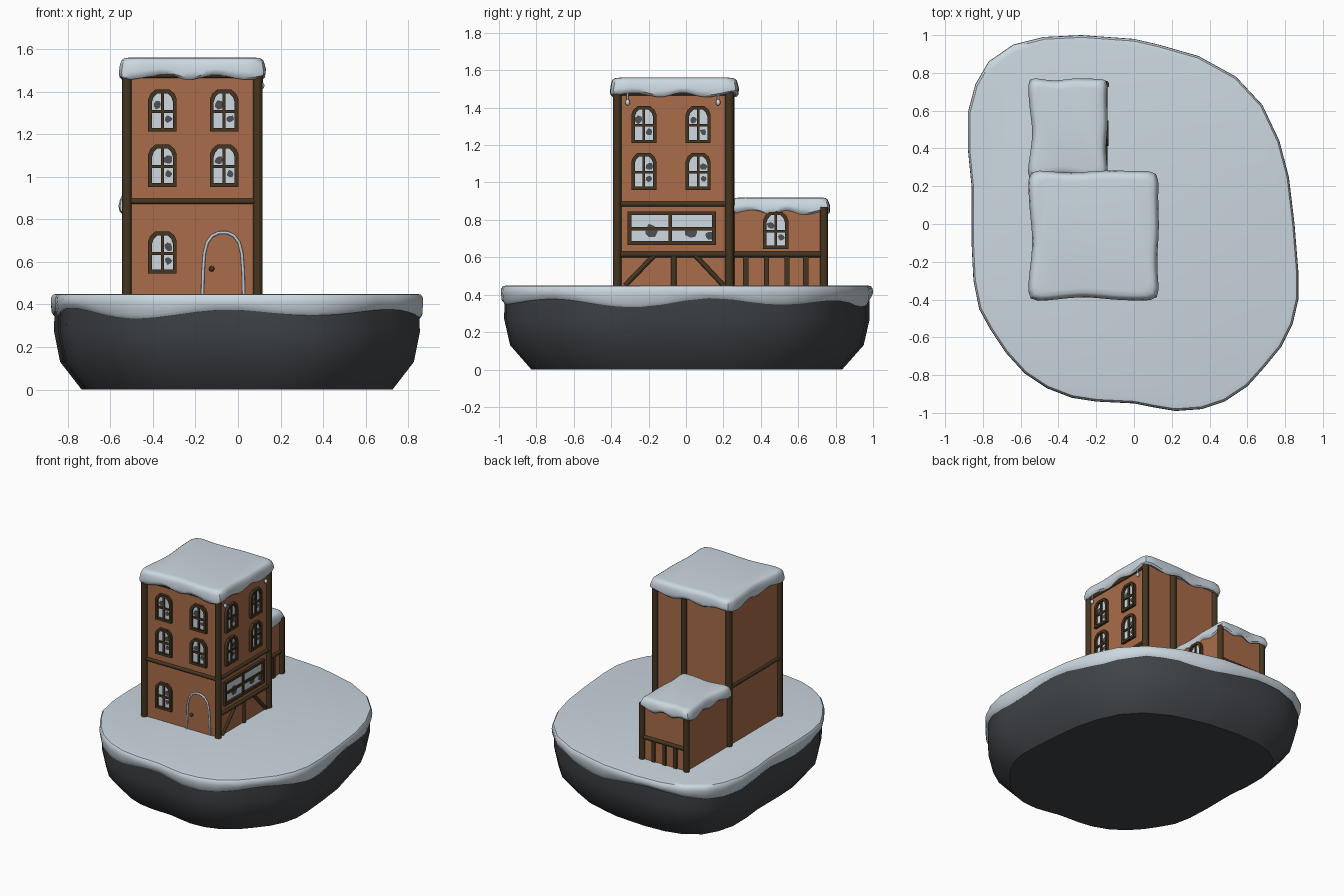
import bpy, bmesh, math, random
from mathutils import Vector, Matrix

if "Cube" in bpy.data.objects:
    bpy.data.objects.remove(bpy.data.objects["Cube"])
random.seed(4)

def material(name, c):
    m = bpy.data.materials.new(name)
    m.diffuse_color = (*c, 1)
    m.use_nodes = True
    m.node_tree.nodes["Principled BSDF"].inputs["Base Color"].default_value = m.diffuse_color
    return m

SNOW = material("snow", (0.60, 0.68, 0.74))
ROCK = material("dark rock", (0.05, 0.056, 0.063))
WALL = material("brown plaster", (0.40, 0.15, 0.068))
WOOD = material("dark timber", (0.060, 0.036, 0.015))
PANE = material("pale glass", (0.62, 0.70, 0.76))
DARK = material("dark glass", (0.075, 0.08, 0.09))
TRIM = material("door trim", (0.52, 0.60, 0.68))

def finish(name, bm, mat):
    bmesh.ops.recalc_face_normals(bm, faces=bm.faces)
    me = bpy.data.meshes.new(name)
    bm.to_mesh(me)
    bm.free()
    me.materials.append(mat)
    ob = bpy.data.objects.new(name, me)
    bpy.context.collection.objects.link(ob)
    return ob

def loft(name, rings, mat):
    bm = bmesh.new()
    vs = [[bm.verts.new(p) for p in r] for r in rings]
    n = len(vs[0])
    for a, b in zip(vs, vs[1:]):
        for i in range(n):
            j = (i + 1) % n
            bm.faces.new((a[i], a[j], b[j], b[i]))
    bm.faces.new(vs[0])
    bm.faces.new(vs[-1])
    return finish(name, bm, mat)

def box(name, lo, hi, mat):
    ring = lambda z: [(lo[0], lo[1], z), (hi[0], lo[1], z), (hi[0], hi[1], z), (lo[0], hi[1], z)]
    return loft(name, [ring(lo[2]), ring(hi[2])], mat)

def rod(name, a, b, r, mat=WOOD, r2=None):
    a, b = Vector(a), Vector(b)
    bm = bmesh.new()
    m = Matrix.Translation((a + b) / 2) @ (b - a).to_track_quat('Z', 'Y').to_matrix().to_4x4()
    bmesh.ops.create_cone(bm, cap_ends=True, segments=14, radius1=r, radius2=r if r2 is None else r2,
                          depth=(b - a).length, matrix=m)
    return finish(name, bm, mat)

def ball(name, c, r, mat, sz=1):
    bm = bmesh.new()
    bmesh.ops.create_uvsphere(bm, u_segments=12, v_segments=8, radius=r,
                              matrix=Matrix.Translation(c) @ Matrix.Diagonal((1, 1, sz, 1)))
    return finish(name, bm, mat)

# ---- island base: rock with a snow blanket
OUT = [(-.28, 1), (0, .98), (.13, .95), (.34, .89), (.54, .78), (.68, .63), (.77, .44), (.82, .25), (.85, 0),
       (.87, -.25), (.87, -.4), (.84, -.53), (.78, -.65), (.69, -.76), (.6, -.86), (.48, -.94), (.36, -.98),
       (.22, -.99), (.1, -.97), (0, -.95), (-.2, -.94), (-.33, -.92), (-.46, -.87), (-.58, -.79), (-.68, -.68),
       (-.76, -.56), (-.82, -.45), (-.85, -.3), (-.86, -.1), (-.86, .2), (-.88, .4), (-.88, .59), (-.84, .74),
       (-.77, .86), (-.64, .95), (-.48, .99)]
outline = []
for i, p in enumerate(OUT):                      # one midpoint per edge for a finer hem
    q = OUT[(i + 1) % len(OUT)]
    outline += [p, ((p[0] + q[0]) / 2, (p[1] + q[1]) / 2)]

def ring(s, z):
    return [(x * s, y * s, z(x, y) if callable(z) else z) for x, y in outline]

def hem(dz):
    return lambda x, y: 0.362 + dz + 0.018 * math.sin(7 * math.atan2(y, x) + 0.6) + 0.008 * math.sin(4 * math.atan2(y, x))

loft("rock_base", [ring(.835, 0), ring(.95, .13), ring(.982, .27), ring(.98, .42)], ROCK)
loft("ground_snow", [ring(.96, hem(.012)), ring(.983, hem(-.003)), ring(.995, hem(.012)), ring(1, .41),
                     ring(.998, .433), ring(.988, .446), ring(.965, .45)], SNOW)

# ---- pillow-shaped snow caps
def snow_cap(name, x0, x1, y0, y1, zb, zt):
    cx, cy, hx, hy = (x0 + x1) / 2, (y0 + y1) / 2, (x1 - x0) / 2, (y1 - y0) / 2
    def r(inset, z, wave):
        pts = []
        for i in range(72):
            t = 2 * math.pi * i / 72
            c, s = math.cos(t), math.sin(t)
            k = (abs(c) ** 12 + abs(s) ** 12) ** (-1 / 12)
            u, v = c * k, s * k
            w = 0.006 * math.sin(5 * t + 1)
            x = u * (hx - inset - 0.018 * (1 - v * v) + w)
            y = v * (hy - inset - 0.016 * (1 - u * u) + w)
            pts.append((cx + x, cy + y, z + wave * math.sin(9 * t + 0.5)))
        return pts
    loft(name, [r(.045, zb + .02, .008), r(.014, zb, .012), r(.002, zb + .012, .012), r(0, zb + .03, .008),
                r(.006, zt - .03, 0), r(.013, zt - .012, 0), r(.026, zt - .003, 0), r(.05, zt, 0)], SNOW)

snow_cap("tower_roof_snow", -.563, .143, -.41, .292, 1.468, 1.56)
snow_cap("annex_roof_snow", -.563, -.128, .235, .78, .838, .92)

# ---- walls
box("tower_walls", (-.522, -.368, .43), (.093, .232, 1.5), WALL)
box("annex_walls", (-.522, .22, .43), (-.155, .738, .87), WALL)

# ---- posts and beams
for x, y in ((-.522, -.368), (.093, -.368), (.093, .232), (-.522, .232), (-.15, .236)):
    rod("tower_post", (x, y, .43), (x, y, 1.5), .023)
for x in (-.522, -.152):
    rod("annex_post", (x, .738, .43), (x, .738, .87), .021)
for z in (.885, 1.478):
    rod("front_beam", (-.522, -.368, z), (.093, -.368, z), .014)
    rod("right_beam", (.093, -.368, z), (.093, .232, z), .014)
rod("left_beam", (-.522, -.368, .885), (-.522, .232, .885), .014)
rod("lower_right_beam", (.093, -.368, .615), (.093, .232, .615), .015)
rod("annex_right_beam", (-.155, .23, .615), (-.155, .738, .615), .015)
rod("annex_back_beam", (-.522, .738, .615), (-.155, .738, .615), .015)
for y in (.32, .43, .54, .64):
    box("annex_right_stud", (-.165, y - .014, .44), (-.145, y + .014, .615), WOOD)
for x in (-.43, -.34, -.25):
    box("annex_back_stud", (x - .014, .728, .44), (x + .014, .748, .615), WOOD)

# ---- flat work on a wall: u along the wall, v up, d outwards
FRONT = Matrix(((1, 0, 0, 0), (0, 0, -1, -.368), (0, 1, 0, 0), (0, 0, 0, 1)))
RIGHT = Matrix(((0, 0, 1, .093), (1, 0, 0, 0), (0, 1, 0, 0), (0, 0, 0, 1)))
ANNEX = Matrix(((0, 0, 1, -.155), (1, 0, 0, 0), (0, 1, 0, 0), (0, 0, 0, 1)))

def plate(name, M, pts, d0, d1, mat):
    loft(name, [[M @ Vector((u, v, d)) for u, v in pts] for d in (d0, d1)], mat)

def bar(M, u0, u1, v0, v1):
    plate("window_bar", M, [(u0, v0), (u1, v0), (u1, v1), (u0, v1)], 0, .014, WOOD)

def frame(M, outer, inner, depth):
    bm = bmesh.new()
    loops = [[bm.verts.new(M @ Vector((u, v, d))) for u, v in pts]
             for pts, d in ((outer, 0), (outer, depth), (inner, depth), (inner, 0))]
    n = len(outer)
    for k in range(4):
        a, b = loops[k], loops[(k + 1) % 4]
        for i in range(n):
            j = (i + 1) % n
            bm.faces.new((a[i], a[j], b[j], b[i]))
    finish("window_frame", bm, WOOD)

def blotch(M, u, v, r):
    pts = []
    for i in range(7):
        t, k = i * math.tau / 7, r * random.uniform(.7, 1.15)
        pts.append((u + k * math.cos(t), v + k * math.sin(t)))
    plate("dark_patch", M, pts, .003, .0065, DARK)

def arch(u, v, w, h, i):
    a, t, b = w / 2 - i, v + h - i, v + i
    c = .045 - .3 * i
    return [(u - a, b), (u + a, b), (u + a, t - c), (u + a * .85, t - c * .45), (u + a * .5, t),
            (u - a * .5, t), (u - a * .85, t - c * .45), (u - a, t - c)]

def window(M, u, v, w=.134, h=.198):
    plate("window_glass", M, arch(u, v, w, h, .008), 0, .005, PANE)
    frame(M, arch(u, v, w, h, 0), arch(u, v, w, h, .018), .02)
    bar(M, u - .007, u + .007, v + .01, v + h - .01)
    bar(M, u - w / 2 + .01, u + w / 2 - .01, v + .088, v + .102)
    blotch(M, u + random.choice((-.026, .028)), v + .125, .022)
    blotch(M, u + .028, v + .06, .018)

for u, v in ((-.355, 1.212), (-.065, 1.212), (-.355, .953), (-.065, .953), (-.355, .545)):
    window(FRONT, u, v)
for u in (-.225, .065):
    for v in (1.21, .96):
        window(RIGHT, u, v)
window(ANNEX, .48, .645)

# ---- wide shop window on the right side
rect = lambda i: [(-.312 + i, .667 + i), (.16 - i, .667 + i), (.16 - i, .845 - i), (-.312 + i, .845 - i)]
plate("wide_window_glass", RIGHT, rect(.008), 0, .005, PANE)
frame(RIGHT, rect(0), rect(.02), .02)
bar(RIGHT, -.094, -.076, .67, .84)
bar(RIGHT, -.3, .15, .744, .762)
for u, v in ((-.19, .74), (.03, .735), (.125, .715)):
    blotch(RIGHT, u, v, .036 if u < .1 else .025)

# ---- braces below the wide window
rod("brace_left", (.093, -.325, .45), (.093, -.17, .61), .013)
rod("brace_right", (.093, .2, .45), (.093, .05, .61), .013)
rod("brace_middle", (.093, -.065, .44), (.093, -.065, .61), .015)

# ---- door: arched trim and knob
half = [(.097, .44), (.094, .56), (.088, .64), (.075, .69), (.052, .722), (.02, .737)]
path = [(-.07 - a, z) for a, z in half] + [(-.07 + a, z) for a, z in reversed(half)]
plate("door_panel", FRONT, path, 0, .004, WALL)
for a, b in zip(path, path[1:]):
    rod("door_trim", (a[0], -.373, a[1]), (b[0], -.373, b[1]), .007, TRIM)
for p in path[1:-1]:
    ball("door_trim_joint", (p[0], -.373, p[1]), .007, TRIM)
ball("door_knob", (-.124, -.378, .567), .013, WOOD)

# ---- icicles under the right eave
for y in (-.312, .172):
    ball("icicle_drop", (.112, y, 1.428), .012, SNOW, 1.4)
    rod("icicle_stem", (.112, y, 1.43), (.112, y, 1.48), .005, SNOW)

# ---- smooth shading with sharp edges kept
for ob in bpy.context.scene.objects:
    ob.select_set(True)
    bpy.context.view_layer.objects.active = ob
bpy.ops.object.shade_smooth_by_angle(angle=math.radians(40))
